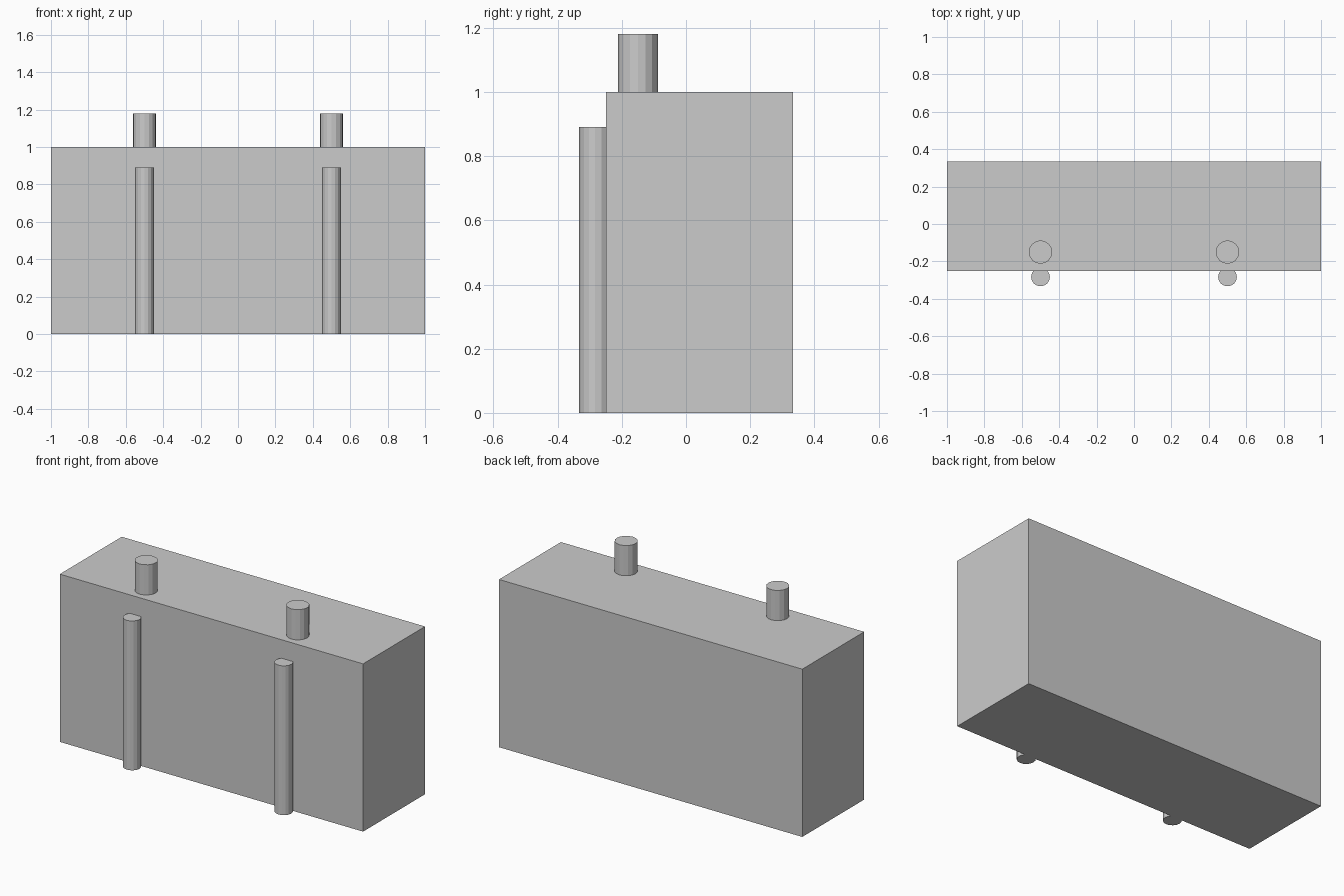
import bpy

cube = bpy.data.objects.get("Cube")
if cube:
    bpy.data.objects.remove(cube, do_unlink=True)

# One plain grey for every part
grey = bpy.data.materials.new("plain grey")
grey.use_nodes = True
color = (0.6, 0.6, 0.6, 1)
grey.diffuse_color = color
grey.node_tree.nodes["Principled BSDF"].inputs["Base Color"].default_value = color


def finish(name):
    ob = bpy.context.object
    ob.name = name
    ob.data.materials.append(grey)
    return ob


def post(name, x, y, radius, bottom, top):
    bpy.ops.mesh.primitive_cylinder_add(
        vertices=16, radius=radius, depth=top - bottom,
        location=(x, y, (bottom + top) / 2))
    return finish(name)


# Main block
bpy.ops.mesh.primitive_cube_add(size=1, location=(0, 0.0415, 0.5))
block = finish("block")
block.scale = (2, 0.583, 1)
bpy.ops.object.transform_apply(location=False, rotation=False, scale=True)

# Front pipes and short top pegs, one pair on each side
for side, x in (("right", -0.5), ("left", 0.5)):
    post(side + "_front_pipe", x, -0.283, 0.05, 0, 0.89)
    post(side + "_top_peg", x, -0.15, 0.0625, 0.99, 1.18)
